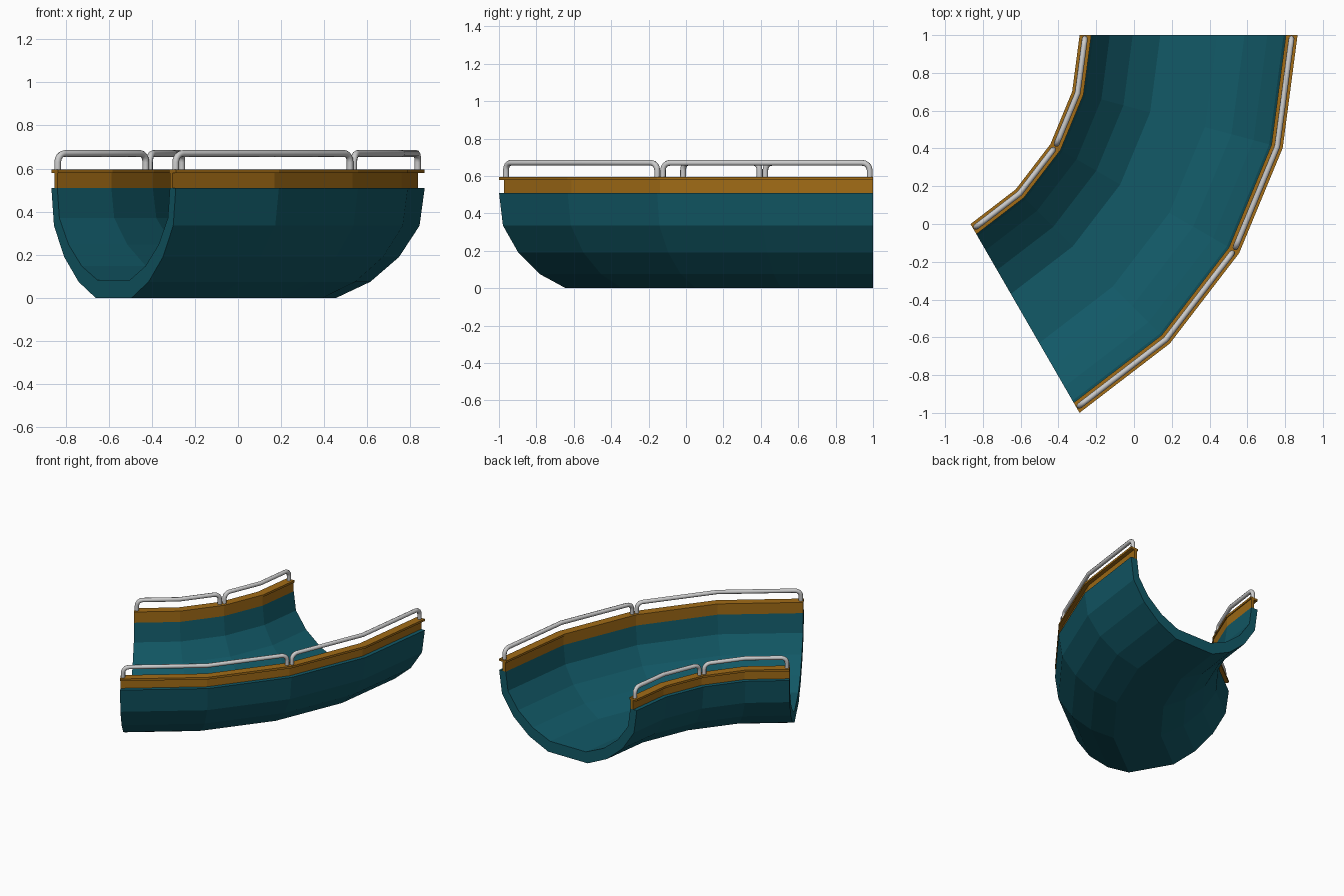
import bpy, bmesh, math
from mathutils import Vector

if "Cube" in bpy.data.objects:
    bpy.data.objects.remove(bpy.data.objects["Cube"])

# Bend layout: 60 degree curve in four 15 degree facets
CX, CY, R = -1.443, 1.0, 1.732
STEPS, STEP = 4, math.radians(15)


def at(angle, offset, z):
    r = R + offset
    return Vector((CX + r * math.cos(angle), CY - r * math.sin(angle), z))


def material(name, rgb):
    m = bpy.data.materials.new(name)
    m.diffuse_color = (*rgb, 1)
    m.use_nodes = True
    m.node_tree.nodes["Principled BSDF"].inputs["Base Color"].default_value = m.diffuse_color
    return m


def sweep(name, profile, mat):
    """Sweep a closed (offset, z) profile around the bend and cap both ends."""
    bm = bmesh.new()
    rings = [[bm.verts.new(at(i * STEP, o, z)) for o, z in profile]
             for i in range(STEPS + 1)]
    n = len(profile)
    for a, b in zip(rings, rings[1:]):
        for j in range(n):
            k = (j + 1) % n
            bm.faces.new((a[j], a[k], b[k], b[j]))
    caps = [bm.faces.new(rings[0]), bm.faces.new(rings[-1])]
    bmesh.ops.recalc_face_normals(bm, faces=bm.faces)
    bmesh.ops.triangulate(bm, faces=caps)
    me = bpy.data.meshes.new(name)
    bm.to_mesh(me)
    bm.free()
    me.materials.append(mat)
    ob = bpy.data.objects.new(name, me)
    bpy.context.collection.objects.link(ob)
    return ob


def rail(name, first, offset):
    """Bent tube over two facets, with a rounded post at each end."""
    top, base, inset, bend = 0.67, 0.585, 0.018, 0.04
    a, m, b = (at((first + i) * STEP, offset, top) for i in range(3))

    def end(p, q):
        d = (q - p).normalized()
        p = p + d * inset
        pts = [Vector((p.x, p.y, base))]
        for i in range(5):
            t = math.radians(22.5 * i)
            pts.append(p + d * bend * (1 - math.cos(t))
                       + Vector((0, 0, bend * (math.sin(t) - 1))))
        return pts

    path = end(a, m) + [m] + end(b, m)[::-1]
    cu = bpy.data.curves.new(name, 'CURVE')
    cu.dimensions = '3D'
    cu.bevel_depth = 0.0155
    cu.bevel_resolution = 2
    cu.use_fill_caps = True
    sp = cu.splines.new('POLY')
    sp.points.add(len(path) - 1)
    for pt, co in zip(sp.points, path):
        pt.co = (*co, 1)
    ob = bpy.data.objects.new(name, cu)
    bpy.context.collection.objects.link(ob)
    bpy.ops.object.select_all(action='DESELECT')
    ob.select_set(True)
    bpy.context.view_layer.objects.active = ob
    bpy.ops.object.convert(target='MESH')
    bpy.ops.object.shade_smooth_by_angle(angle=math.radians(50))


teal = material("teal", (0.006, 0.1, 0.135))
amber = material("amber", (0.36, 0.15, 0.008))

# Trough: mirrored outer and inner half profiles
outer = [(.577, .51), (.553, .335), (.458, .19), (.325, .075), (.166, 0)]
inner = [(.522, .51), (.503, .37), (.417, .247), (.296, .148), (.15, .083)]
flip = lambda pts: [(-o, z) for o, z in reversed(pts)]
sweep("trough", outer + flip(outer) + flip(inner)[::-1] + inner[::-1], teal)

# Edge trim with a wider top lip, and the guard rails, on both sides
trim = [(.522, .508), (.547, .508), (.547, .579), (.577, .579),
        (.577, .595), (.515, .595), (.515, .579), (.522, .579)]
for side, s in (("outer", 1), ("inner", -1)):
    sweep(side + "_edge_trim", [(s * o, z) for o, z in trim], amber)
    for i in (0, 2):
        rail(f"{side}_guard_rail_{i // 2 + 1}", i, s * .547)
